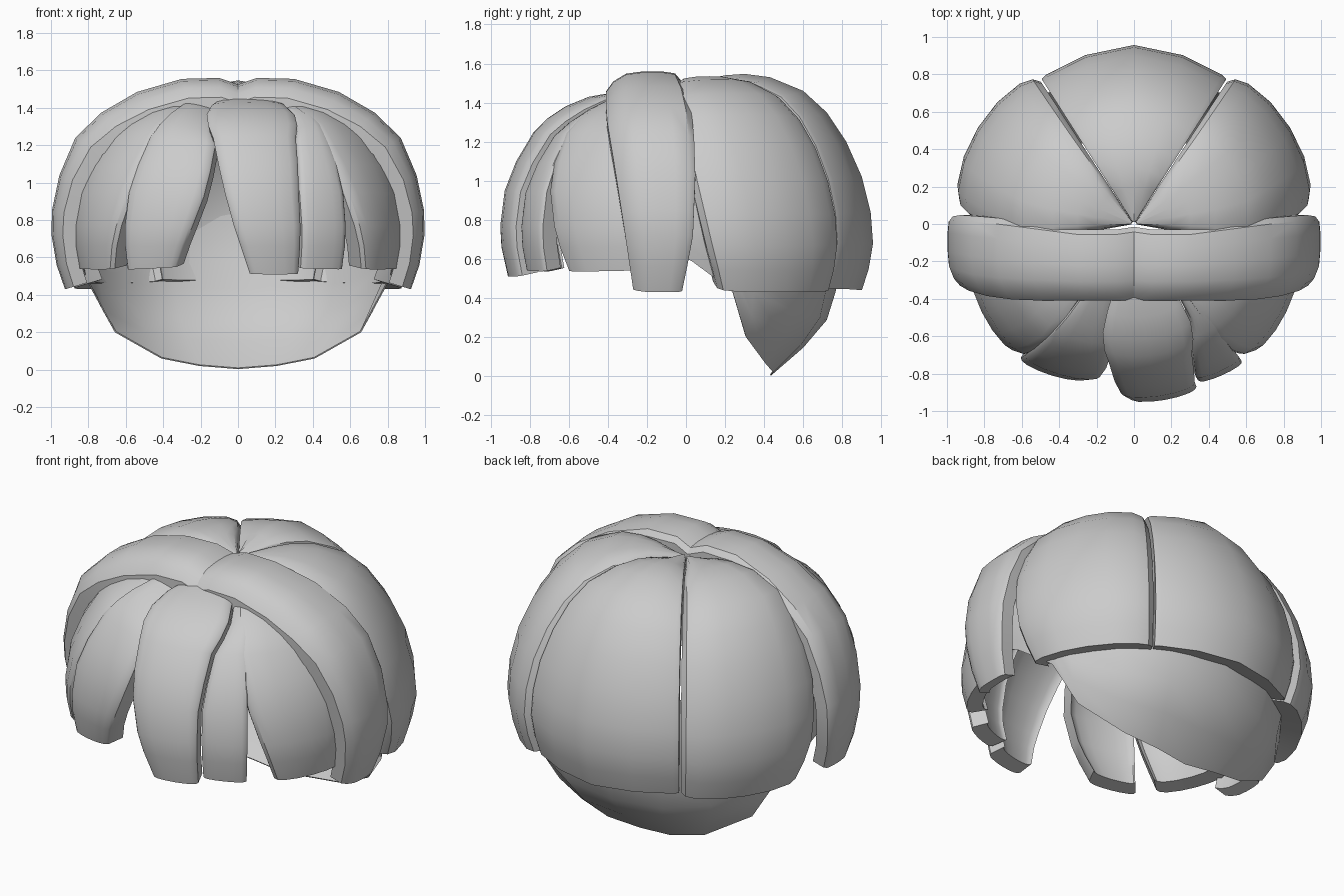
import bpy, bmesh, math
from mathutils import Vector

if "Cube" in bpy.data.objects:
    bpy.data.objects.remove(bpy.data.objects["Cube"])

grey = bpy.data.materials.new("light_grey")
grey.diffuse_color = (0.6, 0.6, 0.6, 1)
grey.use_nodes = True
grey.node_tree.nodes["Principled BSDF"].inputs["Base Color"].default_value = grey.diffuse_color
MID = 0.7  # height of the centre that all locks wrap around


def lerp(table, v):
    """Piecewise linear lookup in (key, value) pairs with rising keys."""
    if v <= table[0][0]:
        return table[0][1]
    for (a, x), (b, y) in zip(table, table[1:]):
        if v <= b:
            return x + (y - x) * (v - a) / (b - a)
    return table[-1][1]


def thick_sheet(name, rows, thick, wy=1.0):
    """Closed shell from a grid of points, thickened towards the centre."""
    bm = bmesh.new()
    outer, inner = [], []
    for row in rows:
        outer.append([bm.verts.new(p) for p in row])
        line = []
        for p in row:
            d = Vector((p[0], p[1] * wy, p[2] - MID)).normalized()
            line.append(bm.verts.new(Vector(p) - d * thick))
        inner.append(line)
    n, m = len(rows), len(rows[0])
    for i in range(n - 1):
        for j in range(m - 1):
            for g in (outer, inner):
                bm.faces.new((g[i][j], g[i][j + 1], g[i + 1][j + 1], g[i + 1][j]))
    rim = [(i, 0) for i in range(n)] + [(n - 1, j) for j in range(1, m)]
    rim += [(i, m - 1) for i in range(n - 2, -1, -1)] + [(0, j) for j in range(m - 2, 0, -1)]
    for (a, b), (c, d) in zip(rim, rim[1:] + rim[:1]):
        bm.faces.new((outer[a][b], outer[c][d], inner[c][d], inner[a][b]))
    bmesh.ops.recalc_face_normals(bm, faces=bm.faces)
    me = bpy.data.meshes.new(name)
    bm.to_mesh(me)
    bm.free()
    me.materials.append(grey)
    ob = bpy.data.objects.new(name, me)
    bpy.context.collection.objects.link(ob)
    bpy.ops.object.select_all(action='DESELECT')
    ob.select_set(True)
    bpy.context.view_layer.objects.active = ob
    bpy.ops.object.shade_smooth_by_angle(angle=math.radians(35))


ROLLED = [(0, 0), (0.035, 0.5), (0.12, 0.82), (0.3, 0.97), (0.5, 1),
          (0.7, 0.97), (0.88, 0.82), (0.965, 0.5), (1, 0)]
PEAKED = [(0, 0), (0.03, 0.2), (0.25, 0.55), (0.5, 1), (0.75, 0.55), (0.97, 0.2), (1, 0)]


def lock(name, profile, left, right, k=1.0, edge=0.96, thick=0.09, side=1, skew=0, cols=ROLLED):
    """Lock between two angles (degrees from the front, by height), edges rolled in."""
    rows = []
    for r, z in profile:
        a, b = lerp(left, z), lerp(right, z)
        row = []
        for u, w in cols:
            f = math.radians(a + (b - a) * u)
            s = k * (edge + (1 - edge) * w) + skew * (u - 0.5)
            row.append((side * s * r * math.sin(f), -s * r * math.cos(f), MID + (z - MID) * s))
        rows.append(row)
    thick_sheet(name, rows, thick)


# Back of the head: one centre panel and two side panels
back = [(0.015, 1.50), (0.2, 1.54), (0.3, 1.547), (0.43, 1.53), (0.6, 1.46), (0.72, 1.35),
        (0.82, 1.2), (0.9, 1.02), (0.945, 0.84), (0.957, 0.68), (0.935, 0.55), (0.9, 0.44)]
lock("back_centre_panel", back, [(0, 147.5)], [(0, 212.5)], edge=0.96, thick=0.12, cols=PEAKED)
side_back = [(r * 1.025, z - 0.012 if z > 1.3 else z - 0.01) for r, z in back]
for s, tag in ((1, "right"), (-1, "left")):
    lock("back_side_panel_" + tag, side_back, [(0.42, 101), (0.63, 97), (0.92, 93), (1.3, 88), (1.5, 80)],
         [(0, 146.8)], edge=0.925, thick=0.12, side=s)

# Broad bands running from the parting down over each ear
band = [(0, 1.525), (0.1, 1.56), (0.3, 1.555), (0.54, 1.485), (0.73, 1.375), (0.87, 1.24),
        (0.955, 1.04), (0.995, 0.85), (0.997, 0.72), (0.97, 0.56), (0.925, 0.43)]
rear = [(0.43, -0.02), (0.7, 0.035), (1.1, 0.05), (1.35, 0.035), (1.5, 0.0), (1.55, -0.03)]
front = [(0.43, -0.27), (1.42, -0.41)]
kfront = [(0.43, 0.95), (1.0, 0.93), (1.5, 0.88)]
band_cols = [(0, 0), (0.1, 0.5), (0.27, 0.88), (0.5, 1), (0.75, 1), (0.93, 0.9), (1, 0.6)]
for s, tag in ((1, "right"), (-1, "left")):
    rows = []
    for x, z in band:
        yf, yr, kf = lerp(front, z), lerp(rear, z), lerp(kfront, z)
        row = []
        for u, w in band_cols:
            k = kf + (1 - kf) * w
            row.append((s * x * k, yf + (yr - yf) * u, MID + (z - MID) * k))
        rows.append(row)
    thick_sheet("side_band_" + tag, rows, 0.075, wy=0)

# Fringe: three locks in front and one at each temple
fringe = [(0.36, 1.455), (0.5, 1.43), (0.62, 1.38), (0.71, 1.32), (0.78, 1.25), (0.87, 1.1),
          (0.93, 0.95), (0.955, 0.77), (0.95, 0.66), (0.92, 0.51)]
short = fringe[:-1] + [(0.925, 0.535)]
lock("fringe_centre", fringe, [(0.51, 4), (0.75, -1), (1.1, -7), (1.25, -10), (1.4, -17)],
     [(0.51, 21), (1.0, 21), (1.25, 24), (1.4, 31)], edge=0.975)
lock("fringe_left", short, [(0.53, -40.5), (0.9, -40), (1.25, -38), (1.4, -36)],
     [(0.53, -23), (0.75, -17), (1.0, -11.5), (1.25, -10), (1.4, -14)],
     k=0.965, edge=0.975, skew=-0.08)
lock("fringe_right", short, [(0.53, 22.5), (1.0, 22), (1.25, 25), (1.4, 32)],
     [(0.53, 38), (1.25, 38.5), (1.4, 41)], k=0.98, edge=0.98, skew=0.03)
for s, tag in ((1, "right"), (-1, "left")):
    lock("temple_lock_" + tag, short, [(0.53, 48), (0.9, 40), (1.25, 34), (1.45, 35)],
         [(0.53, 76), (1.45, 80)], k=0.985, edge=0.955, side=s, skew=-0.04)

# Nape: thin curved sheet tucked under the back panels, rising to the ears
nape_radius = [(0, 0.43), (0.06, 0.52), (0.27, 0.715), (0.43, 0.765), (0.7, 0.83), (1.0, 0.83)]
widen = [(0, 0.18), (0.2, 0.13), (0.45, 0.07), (0.7, 0.05)]
hem = [(-5, 0.64), (0, 0.61), (17, 0.43), (25, 0.2), (45, 0.06), (65, 0.02), (90, 0.003)]
rows = []
for i in range(8):
    row = []
    for az in (-5, 2, 10, 17, 25, 45, 65, 90, 115, 135, 155, 163, 170, 178, 185):
        low = lerp(hem, min(az, 180 - az))
        z = 1.0 + (low - 1.0) * i / 7
        a = math.radians(az)
        r = lerp(nape_radius, z) * (1 + lerp(widen, z) * abs(math.cos(a)))
        row.append((r * math.cos(a), r * math.sin(a), z))
    rows.append(row)
thick_sheet("nape", rows, 0.008)
